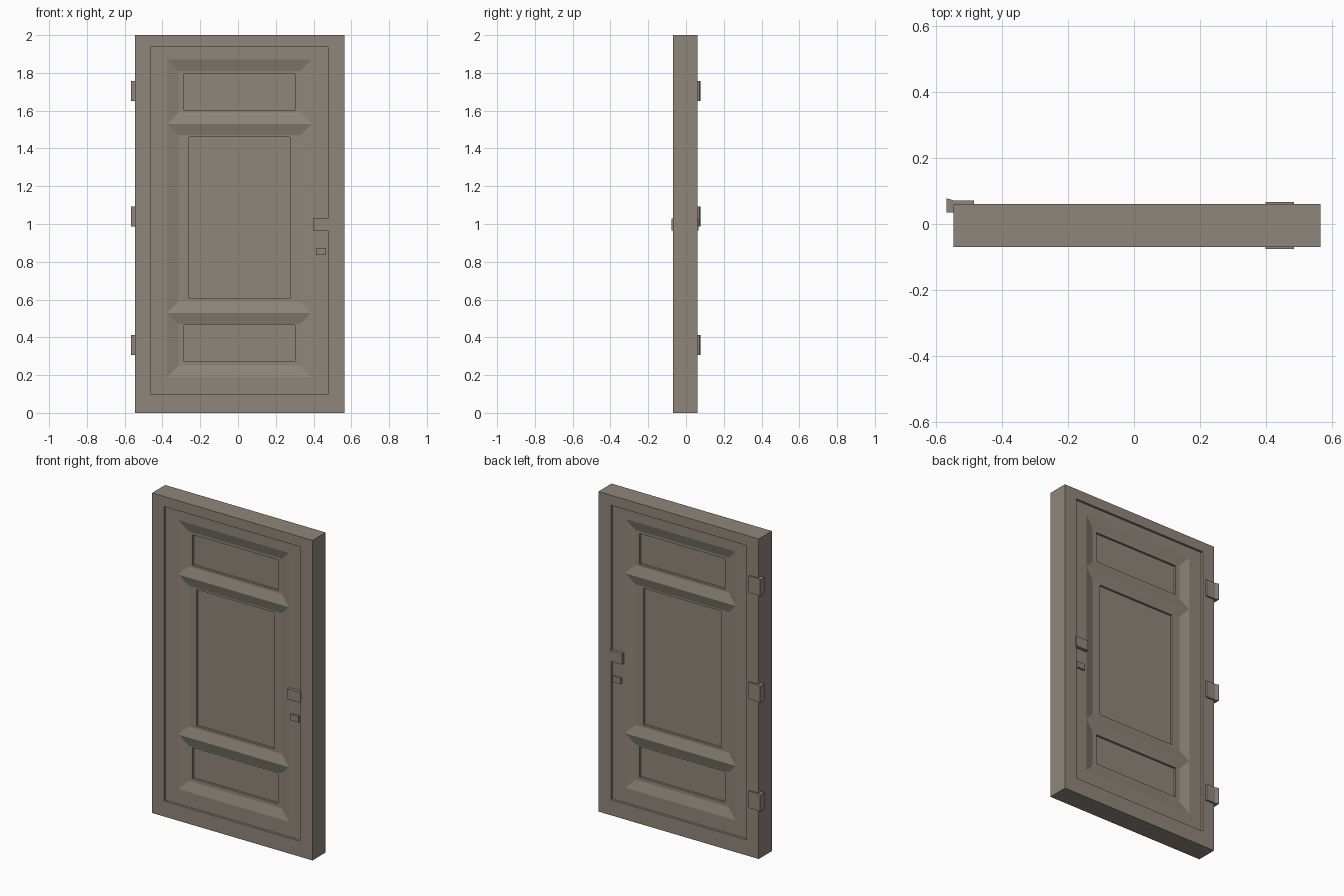
import bpy
import bmesh

if "Cube" in bpy.data.objects:
    bpy.data.objects.remove(bpy.data.objects["Cube"])

mat = bpy.data.materials.new("taupe wood")
mat.diffuse_color = (0.275, 0.238, 0.195, 1)
mat.use_nodes = True
mat.node_tree.nodes["Principled BSDF"].inputs["Base Color"].default_value = mat.diffuse_color

Y_FRONT, Y_BACK = -0.07, 0.06


def finish(bm, name):
    bmesh.ops.remove_doubles(bm, verts=bm.verts[:], dist=1e-5)
    bmesh.ops.recalc_face_normals(bm, faces=bm.faces[:])
    me = bpy.data.meshes.new(name)
    bm.to_mesh(me)
    bm.free()
    me.materials.append(mat)
    ob = bpy.data.objects.new(name, me)
    bpy.context.collection.objects.link(ob)
    return ob


def rect(r, y):
    x0, x1, z0, z1 = r
    return [(x0, y, z0), (x1, y, z0), (x1, y, z1), (x0, y, z1)]


def face(bm, pts):
    bm.faces.new([bm.verts.new(p) for p in pts])


def ring(bm, a, b):
    for i in range(4):
        j = (i + 1) % 4
        face(bm, [a[i], a[j], b[j], b[i]])


# Door slab: frame, recess and three sloped panels on both sides
OUTER = (-0.545, 0.564, 0.0, 2.0)
RECESS = (-0.462, 0.477, 0.097, 1.937)
PX0, PX1 = -0.375, 0.39
LEVELS = [0.19, 0.53, 1.53, 1.87]
SUNK = [(-0.287, 0.301, 0.272, 0.464),
        (-0.26, 0.276, 0.606, 1.46),
        (-0.287, 0.301, 1.604, 1.795)]
D_RECESS, D_SLOPE, D_SUNK = 0.015, 0.033, 0.047
SLOPE = 0.06

bm = bmesh.new()
for y, s in ((Y_FRONT, 1), (Y_BACK, -1)):
    y1, y2, y3 = (y + s * d for d in (D_RECESS, D_SLOPE, D_SUNK))
    ring(bm, rect(OUTER, y), rect(RECESS, y))
    ring(bm, rect(RECESS, y), rect(RECESS, y1))
    # flat border of the recess, split where the panels meet
    o = rect(RECESS, y1)
    left = [(PX0, y1, z) for z in LEVELS]
    right = [(PX1, y1, z) for z in LEVELS]
    face(bm, [o[0], o[1], right[0], left[0]])
    face(bm, [o[3], o[2], right[-1], left[-1]])
    face(bm, [o[0]] + left + [o[3]])
    face(bm, [o[1]] + right + [o[2]])
    for i, sunk in enumerate(SUNK):
        z0, z1 = LEVELS[i], LEVELS[i + 1]
        top = rect((PX0, PX1, z0, z1), y1)
        low = rect((PX0 + SLOPE, PX1 - SLOPE, z0 + SLOPE, z1 - SLOPE), y2)
        ring(bm, top, low)
        ring(bm, low, rect(sunk, y2))
        ring(bm, rect(sunk, y2), rect(sunk, y3))
        face(bm, rect(sunk, y3))
ring(bm, rect(OUTER, Y_FRONT), rect(OUTER, Y_BACK))
finish(bm, "door_slab")


# Handle plates and lock plates on both sides
def plate(name, r, y_base, y_top):
    b = bmesh.new()
    ring(b, rect(r, y_base), rect(r, y_top))
    face(b, rect(r, y_base))
    face(b, rect(r, y_top))
    finish(b, name)


for side, y, s in (("front", Y_FRONT, 1), ("back", Y_BACK, -1)):
    plate("handle_plate_" + side, (0.397, 0.484, 0.965, 1.03),
          y + s * 0.018, y - s * 0.006)
    plate("lock_plate_" + side, (0.412, 0.466, 0.835, 0.872),
          y + s * 0.018, y + s * 0.002)

# Hinges: leaf on the back face and knuckle wrapping the edge
PROFILE = [(-0.567, 0.078), (-0.545, 0.071), (-0.483, 0.071), (-0.483, 0.059),
           (-0.545, 0.059), (-0.545, 0.035), (-0.567, 0.035)]
for i, z in enumerate((0.307, 0.987, 1.652)):
    b = bmesh.new()
    lo = [b.verts.new((x, y, z)) for x, y in PROFILE]
    f = b.faces.new(lo)
    ext = bmesh.ops.extrude_face_region(b, geom=[f], use_keep_orig=True)
    vs = [g for g in ext["geom"] if isinstance(g, bmesh.types.BMVert)]
    bmesh.ops.translate(b, verts=vs, vec=(0, 0, 0.105))
    finish(b, "hinge_%d" % (i + 1))
